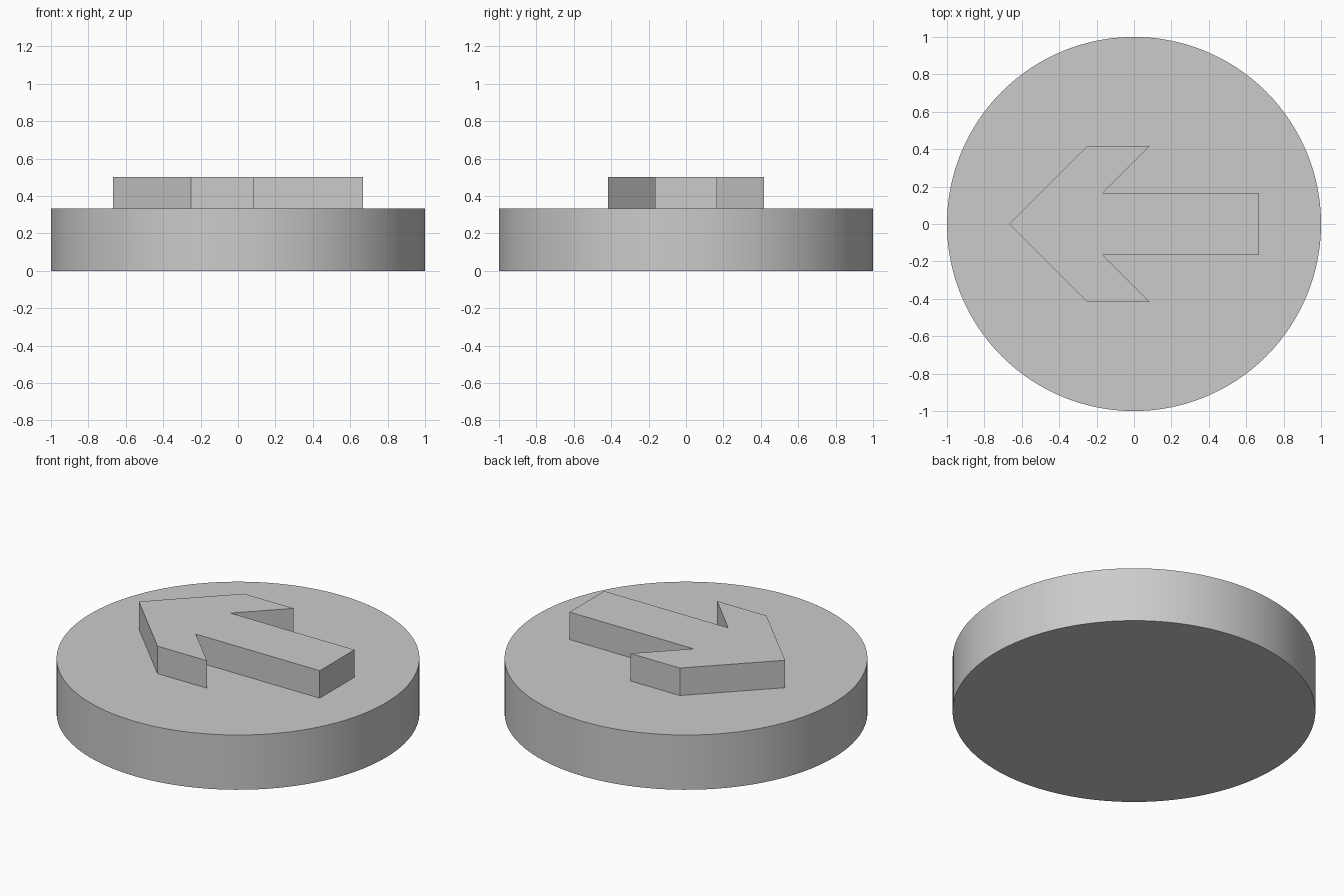
import bpy
import bmesh
import math

cube = bpy.data.objects.get("Cube")
if cube:
    bpy.data.objects.remove(cube, do_unlink=True)

BASE_TOP = 0.333
ARROW_TOP = 0.5

# Single grey material
grey = bpy.data.materials.new("plain_grey")
grey.use_nodes = True
colour = (0.6, 0.6, 0.6, 1.0)
grey.diffuse_color = colour
grey.node_tree.nodes["Principled BSDF"].inputs["Base Color"].default_value = colour


def extruded(name, outline, bottom, top):
    """Solid prism from a counter-clockwise outline."""
    bm = bmesh.new()
    face = bm.faces.new([bm.verts.new((x, y, bottom)) for x, y in outline])
    result = bmesh.ops.extrude_face_region(bm, geom=[face], use_keep_orig=True)
    for item in result["geom"]:
        if isinstance(item, bmesh.types.BMVert):
            item.co.z = top
    bmesh.ops.recalc_face_normals(bm, faces=bm.faces)
    mesh = bpy.data.meshes.new(name)
    bm.to_mesh(mesh)
    bm.free()
    mesh.materials.append(grey)
    obj = bpy.data.objects.new(name, mesh)
    bpy.context.collection.objects.link(obj)
    return obj


# Round base disc
bpy.ops.mesh.primitive_cylinder_add(
    vertices=128, radius=1, depth=BASE_TOP, location=(0, 0, BASE_TOP / 2))
base = bpy.context.object
base.name = "round_base"
base.data.materials.append(grey)
bpy.ops.object.shade_smooth_by_angle(angle=math.radians(30))

# Raised arrow pointing to -x, mirrored across its long axis
half = [(-0.25, 0.417), (0.083, 0.417), (-0.167, 0.167), (0.667, 0.167)]
lower = [(x, -y) for x, y in half]
outline = [(-0.667, 0)] + lower + half[::-1]
extruded("raised_arrow", outline, BASE_TOP, ARROW_TOP)
